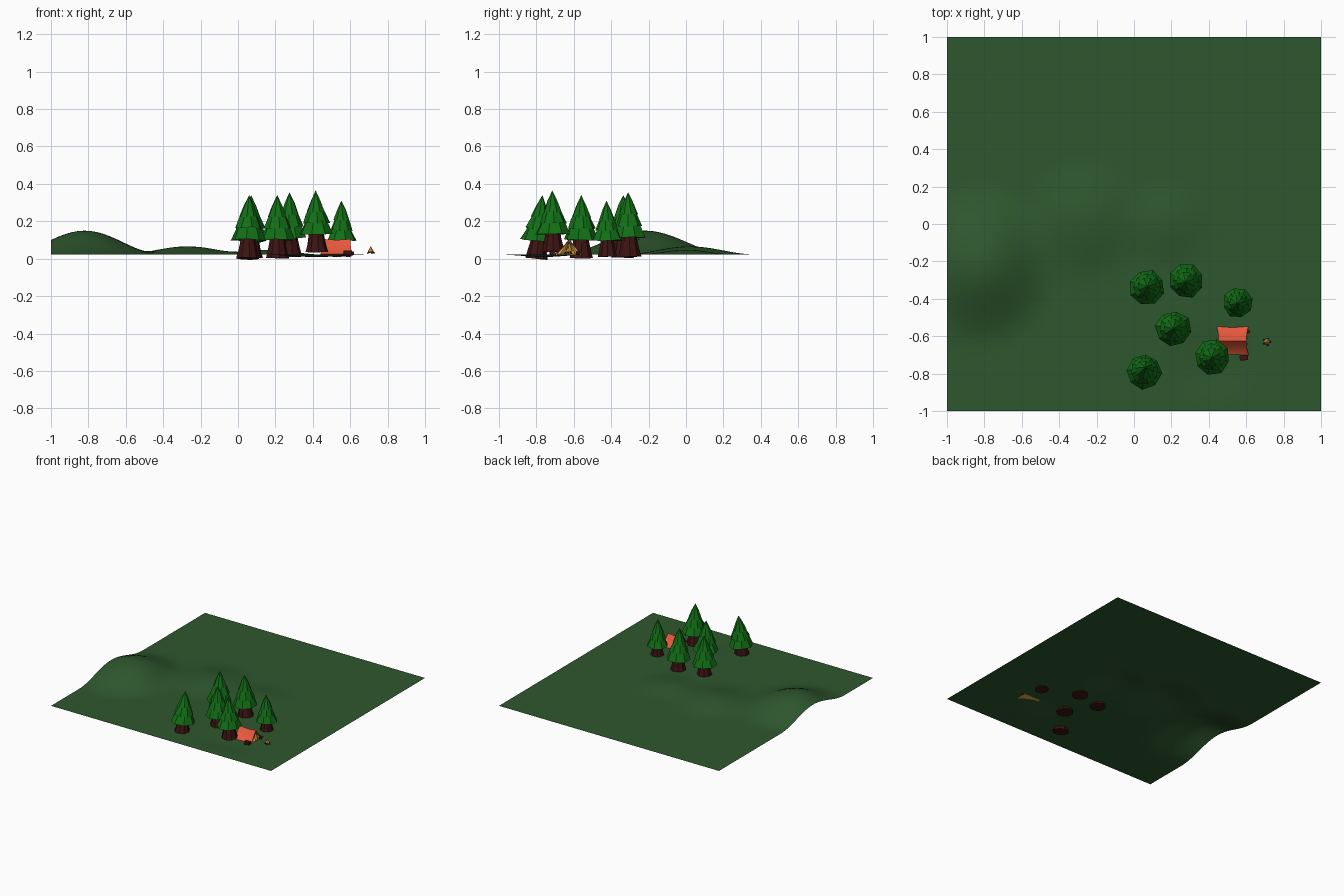
import bpy, bmesh, math, random
from mathutils import Vector, Matrix

random.seed(4)
if "Cube" in bpy.data.objects:
    bpy.data.objects.remove(bpy.data.objects["Cube"])


def material(name, rgb):
    m = bpy.data.materials.new(name)
    m.use_nodes = True
    m.diffuse_color = (*rgb, 1)
    m.node_tree.nodes["Principled BSDF"].inputs["Base Color"].default_value = (*rgb, 1)
    return m


GRASS = material("grass green", (0.027, 0.095, 0.027))
LEAF = material("pine green", (0.006, 0.16, 0.008))
BARK = material("dark bark", (0.045, 0.007, 0.006))
CANVAS = material("orange canvas", (0.8, 0.1, 0.045))
YELLOW = material("golden yellow", (0.8, 0.4, 0.06))


def finish(name, bm, mat, recalc=True):
    if recalc:
        bmesh.ops.recalc_face_normals(bm, faces=bm.faces)
    mesh = bpy.data.meshes.new(name)
    bm.to_mesh(mesh)
    bm.free()
    obj = bpy.data.objects.new(name, mesh)
    mesh.materials.append(mat)
    bpy.context.collection.objects.link(obj)
    return obj


def lathe(bm, profile, sides, jitter=0.0, turn=0.0):
    """Closed faceted solid from (radius, z) rings, last ring may be a tip."""
    rings = []
    for r, z in profile:
        if r == 0:
            rings.append([bm.verts.new((0, 0, z))])
            continue
        ring = []
        for i in range(sides):
            a = turn + math.tau * i / sides
            rr = r * (1 + random.uniform(-jitter, jitter))
            ring.append(bm.verts.new((rr * math.cos(a), rr * math.sin(a), z + r * random.uniform(-jitter, jitter))))
        rings.append(ring)
    for low, high in zip(rings, rings[1:]):
        for i in range(sides):
            j = (i + 1) % sides
            if len(high) == 1:
                bm.faces.new((low[i], low[j], high[0]))
            else:
                bm.faces.new((low[i], low[j], high[j], high[i]))
    bm.faces.new(rings[0][::-1])
    if len(rings[-1]) > 1:
        bm.faces.new(rings[-1])


# Ground sheet with soft hills and a shallow dip: x, y, height, radius x, radius y
HILLS = [(-0.82, -0.22, 0.128, 0.42, 0.46), (-0.27, 0.02, 0.044, 0.36, 0.36),
         (0.17, 0.0, 0.026, 0.28, 0.26), (0.42, -0.76, -0.013, 0.3, 0.24)]


def ground_height(x, y):
    z = 0.022
    for hx, hy, h, rx, ry in HILLS:
        d = min(1, math.hypot((x - hx) / rx, (y - hy) / ry))
        z += h * (0.5 + 0.5 * math.cos(math.pi * d))
    return z


bm = bmesh.new()
bmesh.ops.create_grid(bm, x_segments=56, y_segments=56, size=1)
for v in bm.verts:
    v.co.z = ground_height(v.co.x, v.co.y)
ground = finish("ground", bm, GRASS, recalc=False)
for p in ground.data.polygons:
    p.use_smooth = True


# Pine trees: x, y, base z, top z, spread, lean x, lean y
TREES = [(0.05, -0.80, 0.0, 0.335, 0.096, 0.02, 0.065), (0.21, -0.56, 0.002, 0.34, 0.098, 0, 0),
         (0.42, -0.71, 0.035, 0.365, 0.096, -0.01, -0.01), (0.07, -0.34, 0.005, 0.34, 0.096, 0, 0.01),
         (0.28, -0.30, 0.01, 0.355, 0.096, -0.01, -0.02), (0.555, -0.42, 0.01, 0.31, 0.082, -0.005, -0.01)]
TRUNK = [(0.65, 0), (0.56, 0.1), (0.46, 0.24), (0.4, 0.38)]
TIERS = [[(0.5, 0.36), (0.98, 0.29), (0.76, 0.43), (0.5, 0.58)],
         [(0.4, 0.54), (0.76, 0.47), (0.56, 0.61), (0.34, 0.74)],
         [(0.25, 0.71), (0.53, 0.65), (0.29, 0.83), (0, 1.0)]]


for n, (x, y, z0, z1, spread, lx, ly) in enumerate(TREES, 1):
    h = z1 - z0
    lean = Matrix(((1, 0, lx / h, x), (0, 1, ly / h, y), (0, 0, 1, z0), (0, 0, 0, 1)))
    turn = n * 0.7

    def scaled(rings):
        return [(r * spread, z * h) for r, z in rings]

    bm = bmesh.new()
    lathe(bm, scaled(TRUNK), 9, 0.03, turn)
    for v in bm.verts:
        v.co.z = max(v.co.z, 0)
    finish(f"tree_{n}_trunk", bm, BARK).matrix_world = lean
    bm = bmesh.new()
    for k, tier in enumerate(TIERS):
        lathe(bm, scaled(tier), 8, 0.05, turn + k * 0.35)
    finish(f"tree_{n}_foliage", bm, LEAF).matrix_world = lean


# Tent roof: two sagging slopes, flared at the four corners
TX, TY, HALF, WIDE, LOW, TOP = 0.527, -0.625, 0.074, 0.077, 0.026, 0.106
bm = bmesh.new()
bmesh.ops.create_grid(bm, x_segments=8, y_segments=12, size=1)
for v in bm.verts:
    u, w = v.co.x, v.co.y
    s = abs(w)
    flare = 1 + 0.16 * s * s
    sag = 0.008 * math.sin(math.pi * s)
    dip = 0.005 * (1 - u * u) * (1 - s)
    v.co = (TX + HALF * flare * u, TY + WIDE * w * (0.94 + 0.08 * u * u),
            TOP - (TOP - LOW) * s - sag - dip)
roof = finish("tent_roof", bm, CANVAS, recalc=False)
solid = roof.modifiers.new("cloth", "SOLIDIFY")
solid.thickness = 0.003

# Pleated golden end walls and tent floor
for side, label in ((1, "front"), (-1, "back")):
    bm = bmesh.new()
    apex = bm.verts.new((TX + side * (HALF - 0.01), TY, TOP - 0.012))
    base = [bm.verts.new((TX + side * (HALF - 0.006 + (0.012 if i % 2 else 0)),
                          TY + (i / 4 - 1) * 0.066, LOW - 0.002)) for i in range(9)]
    for a, b in zip(base, base[1:]):
        bm.faces.new((a, b, apex))
    finish(f"tent_{label}_wall", bm, YELLOW)


def box(name, center, size, mat, rot=0.0):
    bm = bmesh.new()
    bmesh.ops.create_cube(bm, size=1)
    bmesh.ops.scale(bm, vec=size, verts=bm.verts)
    obj = finish(name, bm, mat)
    obj.matrix_world = Matrix.Translation(center) @ Matrix.Rotation(rot, 4, "Z")


box("tent_floor", (TX, TY, LOW - 0.004), (0.15, 0.13, 0.004), YELLOW)

# Dark seats beside the tent and tent poles at the opening
box("large_stump", (0.587, -0.715, 0.034), (0.044, 0.028, 0.022), BARK, 0.1)
box("small_stump", (0.610, -0.577, 0.029), (0.018, 0.016, 0.018), BARK, 0.3)


def rod(bm, a, b, radius, sides=6):
    a, b = Vector(a), Vector(b)
    d = b - a
    m = Matrix.Translation((a + b) / 2) @ d.to_track_quat("Z", "Y").to_matrix().to_4x4()
    bmesh.ops.create_cone(bm, cap_ends=True, segments=sides, radius1=radius,
                          radius2=radius, depth=d.length, matrix=m)


bm = bmesh.new()
for s in (-1, 1):
    rod(bm, (TX + HALF - 0.002, TY + s * 0.022, LOW), (TX + HALF - 0.006, TY, TOP - 0.012), 0.0016)
finish("tent_poles", bm, BARK)

# Campfire: ring of logs around a flame
FIRE = Vector((0.71, -0.63, 0.026))
bm = bmesh.new()
for i in range(5):
    a = math.tau * i / 5
    out = Vector((math.cos(a), math.sin(a), 0))
    rod(bm, FIRE + out * 0.021 + Vector((0, 0, 0.003)), FIRE + Vector((0, 0, 0.013)), 0.004)
finish("fire_logs", bm, BARK)
bm = bmesh.new()
lathe(bm, [(0.011, 0.004), (0.016, 0.012), (0.009, 0.024), (0, 0.042)], 6, 0.06)
finish("fire_flame", bm, YELLOW).matrix_world = Matrix.Translation(FIRE)
